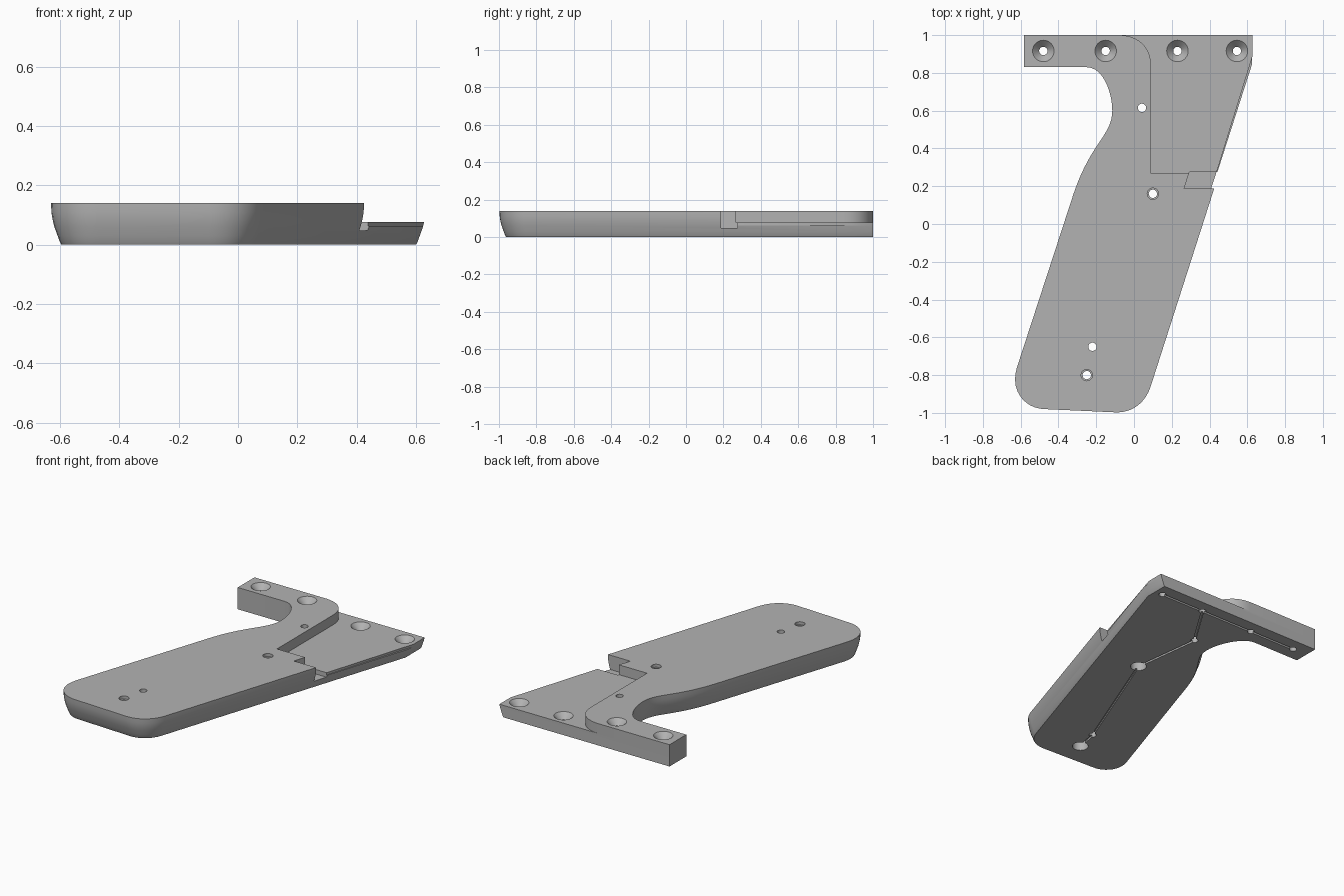
import bpy, bmesh, math
from mathutils import Vector
from mathutils.geometry import interpolate_bezier

if "Cube" in bpy.data.objects:
    bpy.data.objects.remove(bpy.data.objects["Cube"])

grey = bpy.data.materials.new("plain grey")
grey.use_nodes = True
grey.diffuse_color = (0.45, 0.45, 0.45, 1)
grey.node_tree.nodes["Principled BSDF"].inputs["Base Color"].default_value = (0.45, 0.45, 0.45, 1)


def curve(a, b, c, d, n=12):
    return [Vector(p[:2]) for p in interpolate_bezier(*[Vector((*q, 0)) for q in (a, b, c, d)], n)]


def loft(name, rings):
    """Stack closed rings of 3D points, bottom first, into a capped solid."""
    bm = bmesh.new()
    loops = [[bm.verts.new(p) for p in ring] for ring in rings]
    n = len(loops[0])
    for lo, hi in zip(loops, loops[1:]):
        for i in range(n):
            j = (i + 1) % n
            bm.faces.new((lo[i], lo[j], hi[j], hi[i]))
    bm.faces.new(loops[0][::-1])
    bm.faces.new(loops[-1])
    bmesh.ops.recalc_face_normals(bm, faces=bm.faces)
    mesh = bpy.data.meshes.new(name)
    bm.to_mesh(mesh)
    bm.free()
    mesh.materials.append(grey)
    obj = bpy.data.objects.new(name, mesh)
    bpy.context.collection.objects.link(obj)
    return obj


def prism(name, points, z0, z1):
    return loft(name, [[(p[0], p[1], z) for p in points] for z in (z0, z1)])


def turned(name, x, y, profile, n=32):
    """Round cutter from (radius, height) pairs."""
    angles = [2 * math.pi * i / n for i in range(n)]
    return loft(name, [[(x + r * math.cos(a), y + r * math.sin(a), z) for a in angles]
                       for r, z in profile])


def inset(points, depth):
    """Move each edge inward; the mounting arm keeps upright sides."""
    def amount(a, b):
        m = (a + b) / 2
        if m.y > 0.98 or m.x < -0.57 and m.y > 0.8:
            return 0
        if m.x < 0.2 and m.y > 0.4:
            return depth * max(0, min(1, (0.8 - m.y) / 0.3))
        return depth
    out = []
    for i, p in enumerate(points):
        a, b = points[i - 1], points[(i + 1) % len(points)]
        e, f = (p - a).normalized(), (b - p).normalized()
        n, m = Vector((-e.y, e.x)), Vector((-f.y, f.x))
        d, k = amount(a, p), amount(p, b)
        det = n.x * m.y - n.y * m.x
        if abs(det) < 0.5:
            out.append(p + (n + m).normalized() * (d + k) / 2)
        else:
            out.append(p + Vector((d * m.y - k * n.y, n.x * k - m.x * d)) / det)
    return out


# Grip plate outline, counter-clockwise from the heel
outline = curve((-0.10, -0.997), (-0.02, -1.0), (0.05, -0.96), (0.085, -0.87))
outline += [Vector(p) for p in ((0.634, 0.84), (0.634, 1), (-0.583, 1), (-0.583, 0.83))]
outline += curve((-0.25, 0.83), (-0.16, 0.83), (-0.115, 0.69), (-0.115, 0.60))
outline += curve((-0.115, 0.60), (-0.115, 0.47), (-0.23, 0.43), (-0.32, 0.16), 16)[1:]
outline += curve((-0.62, -0.76), (-0.66, -0.89), (-0.57, -0.98), (-0.47, -0.98))

section = [(0, 0.035), (0.008, 0.03), (0.03, 0.022), (0.06, 0.011),
           (0.085, 0.005), (0.11, 0.001), (0.14, 0)]
plate = loft("grip_plate", [[(p.x, p.y, z) for p in inset(outline, d)] for z, d in section])

cutters = []
# Lowered shelf with a rounded inner corner
shelf = [(0.09, 0.267), (0.9, 0.267), (0.9, 1.1), (-0.07, 1.1)]
shelf += curve((-0.07, 1.0), (0.03, 0.995), (0.09, 0.93), (0.09, 0.84))
cutters.append(prism("shelf_cut", shelf, 0.077, 0.3))
# Trimmed shelf edge and side notch
cutters.append(prism("edge_cut", [(0.43, 0.25), (0.8, 0.25), (0.8, 0.89), (0.628, 0.89)], 0.062, 0.3))
cutters.append(prism("notch_cut", [(0.265, 0.187), (0.7, 0.187), (0.7, 0.275), (0.293, 0.275)], 0.048, 0.3))

# Countersunk mounting holes
screws = [(-0.48, 0.14), (-0.15, 0.14), (0.23, 0.077), (0.545, 0.077)]
for x, top in screws:
    cutters.append(turned("screw_hole", x, 0.916,
                          [(0.022, -0.1), (0.022, top - 0.036), (0.057, top), (0.057, 0.3)]))
# Pin holes and bolt holes with recesses underneath
pins = [(0.042, 0.615), (-0.22, -0.65)]
bolts = [(0.10, 0.16), (-0.25, -0.80)]
for x, y in pins:
    cutters.append(turned("pin_hole", x, y, [(0.022, -0.1), (0.022, 0.3)]))
for x, y in bolts:
    cutters.append(turned("bolt_hole", x, y, [(0.048, -0.1), (0.048, 0.06), (0.022, 0.0601),
                                              (0.022, 0.12), (0.03, 0.121), (0.03, 0.3)]))


# Narrow channels linking the holes underneath
def channel(a, b):
    a, b = Vector(a), Vector(b)
    d = (b - a).normalized()
    s = Vector((-d.y, d.x)) * 0.007
    cutters.append(prism("channel", [a - s, b - s, b + s, a + s], -0.1, 0.012))


channel((-0.48, 0.916), (0.545, 0.916))
route = [(0.23, 0.916), pins[0], bolts[0], pins[1], bolts[1]]
for a, b in zip(route, route[1:]):
    channel(a, b)

# Cut the plate and discard the cutters
bpy.context.view_layer.objects.active = plate
for cutter in cutters:
    cutter.hide_render = True
    mod = plate.modifiers.new("cut", "BOOLEAN")
    mod.operation, mod.solver, mod.object = "DIFFERENCE", "EXACT", cutter
    bpy.ops.object.modifier_apply(modifier=mod.name)
    bpy.data.objects.remove(cutter)

bpy.ops.object.select_all(action="DESELECT")
plate.select_set(True)
bpy.ops.object.shade_smooth_by_angle(angle=math.radians(25))
